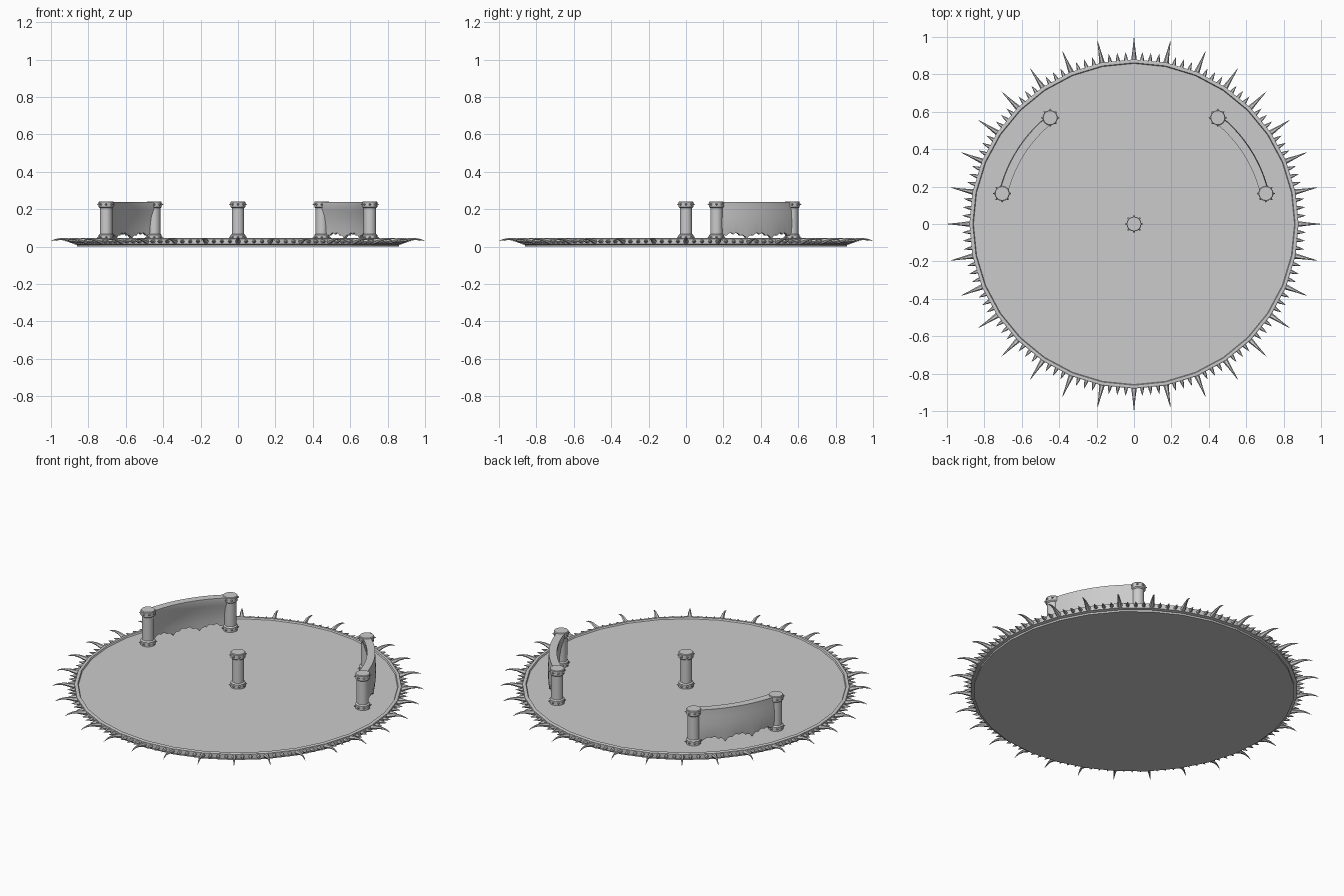
import bpy
import bmesh
from math import sin, cos, pi, radians, atan2, degrees
from mathutils import Matrix, Vector

cube = bpy.data.objects.get("Cube")
if cube:
    bpy.data.objects.remove(cube)

grey = bpy.data.materials.new("stone_grey")
grey.use_nodes = True
grey.diffuse_color = (0.6, 0.6, 0.6, 1)
grey.node_tree.nodes["Principled BSDF"].inputs["Base Color"].default_value = (0.6, 0.6, 0.6, 1)


def finish(bm, name, smooth=True):
    bmesh.ops.recalc_face_normals(bm, faces=bm.faces[:])
    mesh = bpy.data.meshes.new(name)
    bm.to_mesh(mesh)
    bm.free()
    mesh.materials.append(grey)
    ob = bpy.data.objects.new(name, mesh)
    bpy.context.collection.objects.link(ob)
    if smooth:
        bpy.ops.object.select_all(action='DESELECT')
        ob.select_set(True)
        bpy.context.view_layer.objects.active = ob
        bpy.ops.object.shade_smooth_by_angle(angle=radians(35))
    return ob


def loft(bm, rings, close=False):
    """Bridge equal-length loops of points and cap both ends."""
    loops = [[bm.verts.new(p) for p in ring] for ring in rings]
    n = len(loops[0])
    for a, b in zip(loops, loops[1:]):
        for i in range(n):
            j = (i + 1) % n
            bm.faces.new((a[i], a[j], b[j], b[i]))
    bm.faces.new(loops[0][::-1])
    bm.faces.new(loops[-1])


def lathe(bm, profile, sides, x=0, y=0):
    loft(bm, [[(x + r * cos(2 * pi * i / sides), y + r * sin(2 * pi * i / sides), z)
               for i in range(sides)] for r, z in profile])


def spike(bm, angle, path, sides=6, x=0, y=0):
    """Tapered horn along a radial path of (distance, height, radius)."""
    out = Vector((cos(angle), sin(angle), 0))
    side = Vector((-sin(angle), cos(angle), 0))
    rings = []
    for d, z, r in path:
        c = Vector((x, y, z)) + out * d
        rings.append([c + side * r * cos(2 * pi * k / sides) + Vector((0, 0, r * sin(2 * pi * k / sides)))
                      for k in range(sides)])
    loft(bm, rings)


# Round platform with a raised rim and a stepped underside
bm = bmesh.new()
lathe(bm, [(0.862, 0), (0.862, 0.01), (0.88, 0.014), (0.88, 0.042),
           (0.875, 0.045), (0.862, 0.045), (0.858, 0.037)], 32)
finish(bm, "platform", False)

# Curved claws and small studs around the rim
CLAW = [(0.87, 0.026, 0.016), (0.90, 0.033, 0.012), (0.93, 0.040, 0.008),
        (0.96, 0.041, 0.005), (0.983, 0.036, 0.003), (1.0, 0.029, 0.0004)]
STUD = [(0.87, 0.028, 0.011), (0.888, 0.028, 0.009), (0.918, 0.028, 0.0006)]
claws, studs = bmesh.new(), bmesh.new()
for i in range(128):
    a = 2 * pi * i / 128
    if i % 4 == 0:
        spike(claws, a, CLAW)
    else:
        spike(studs, a, STUD)
finish(claws, "rim_claws")
finish(studs, "rim_studs")


# Posts with studded collars at both ends
def post(name, x, y):
    bm = bmesh.new()
    lathe(bm, [(0.040, 0.034), (0.040, 0.062), (0.033, 0.068), (0.033, 0.206),
               (0.040, 0.212), (0.040, 0.238), (0.037, 0.242)], 16, x, y)
    for z in (0.05, 0.226):
        for k in range(8):
            spike(bm, pi / 4 * k, [(0.037, z, 0.007), (0.042, z, 0.005), (0.049, z, 0.0005)], 6, x, y)
    finish(bm, name)


post("centre_post", 0, 0)
for label, s in (("left", 1), ("right", -1)):
    post(label + "_front_post", s * 0.705, 0.163)
    post(label + "_back_post", s * 0.448, 0.568)


# Curved wall: wide coping, hollowed inner face, ragged scalloped foot
def wall(name, s):
    bm = bmesh.new()
    rings = []
    steps = 48
    for i in range(steps + 1):
        t = i / steps
        a = radians(14 + 36.5 * t)
        foot = 0.042 + 0.024 * abs(sin(3 * pi * t)) + 0.009 * abs(sin(12 * pi * t))
        section = [(0.694, 0.238), (0.694, 0.222), (0.702, 0.19), (0.713, 0.15), (0.720, 0.10),
                   (0.722, foot), (0.738, foot), (0.742, 0.10), (0.742, 0.15),
                   (0.740, 0.19), (0.738, 0.222), (0.738, 0.238)]
        rings.append([(s * r * cos(a), r * sin(a), z) for r, z in section])
    loft(bm, rings)
    finish(bm, name)


wall("left_wall", 1)
wall("right_wall", -1)
